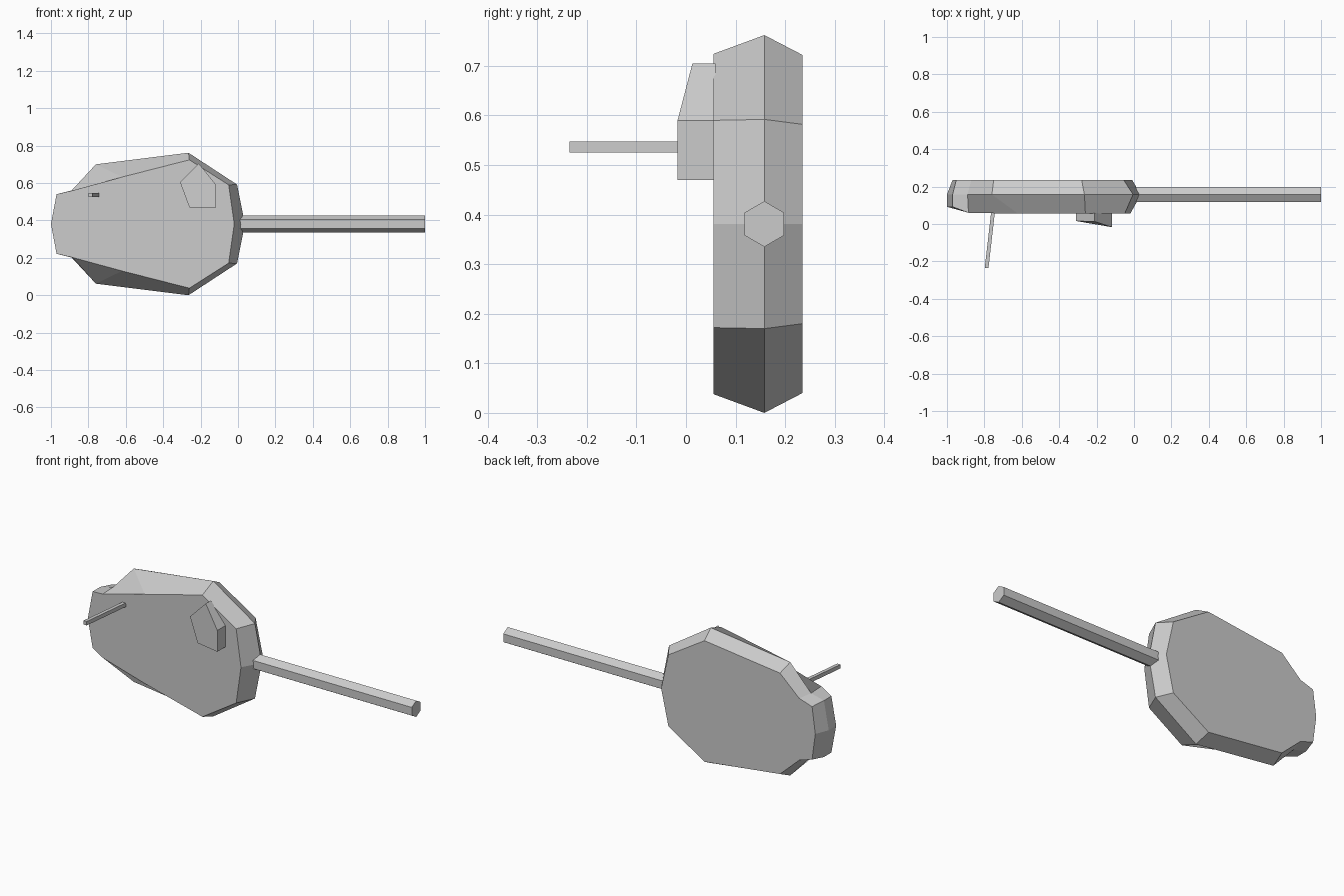
import bpy, bmesh, math

if "Cube" in bpy.data.objects:
    bpy.data.objects.remove(bpy.data.objects["Cube"])

MID = 0.381  # height of the mirror plane


def make_object(name, verts, faces):
    mesh = bpy.data.meshes.new(name)
    bm = bmesh.new()
    vs = [bm.verts.new(v) for v in verts]
    for f in faces:
        bm.faces.new([vs[i] for i in f])
    bmesh.ops.recalc_face_normals(bm, faces=bm.faces)
    bm.to_mesh(mesh)
    bm.free()
    obj = bpy.data.objects.new(name, mesh)
    bpy.context.collection.objects.link(obj)
    return obj


def loft(name, rings):
    """Bridge closed rings of equal length and cap both ends."""
    n = len(rings[0])
    verts = [v for r in rings for v in r]
    faces = [(k * n + i, k * n + (i + 1) % n, (k + 1) * n + (i + 1) % n, (k + 1) * n + i)
             for k in range(len(rings) - 1) for i in range(n)]
    faces += [range(n), range(len(verts) - n, len(verts))]
    return make_object(name, verts, faces)


def full_ring(half):
    """Mirror half outline (nose to tail) across the mid plane."""
    return half + [(x, y, 2 * MID - z) for x, y, z in half[-2:0:-1]]


# Turret shell: roof, widest and base outlines
roof = [(-0.02, 0.055, MID), (-0.05, 0.055, 0.59), (-0.26, 0.055, 0.724), (-0.62, 0.055, 0.632),
        (-0.885, 0.06, 0.56), (-0.97, 0.092, 0.54), (-1.0, 0.092, MID)]
waist = [(0.037, 0.158, MID), (-0.005, 0.158, 0.592), (-0.265, 0.158, 0.762), (-0.76, 0.158, 0.70),
         (-0.89, 0.158, 0.56), (-0.97, 0.158, 0.54), (-1.0, 0.158, MID)]
base = [(-0.01, 0.235, MID), (-0.055, 0.235, 0.582), (-0.28, 0.235, 0.722), (-0.75, 0.235, 0.665),
        (-0.87, 0.235, 0.555), (-0.95, 0.235, 0.53), (-0.97, 0.235, MID)]
loft("turret_shell", [full_ring(r) for r in (roof, waist, base)])

# Hexagonal gun barrel
loft("gun_barrel", [[(x, 0.158 + 0.046 * math.sin(a * math.pi / 3), MID + 0.046 * math.cos(a * math.pi / 3))
                     for a in range(6)] for x in (0.0, 1.0)])

# Five-sided sloped hatch
hatch = [(-0.21, 0.013, 0.705), (-0.31, 0.016, 0.605), (-0.26, 0.012, 0.47),
         (-0.117, -0.017, 0.47), (-0.117, -0.017, 0.59)]
loft("roof_hatch", [hatch, [(x, 0.06, z) for x, y, z in hatch]])

# Thin square antenna leaning backward
loft("antenna", [[(x + dx, y, 0.536 + dz) for dx, dz in
                  ((-0.01, -0.011), (0.01, -0.011), (0.01, 0.011), (-0.01, 0.011))]
                 for x, y in ((-0.788, -0.235), (-0.753, 0.07))])
